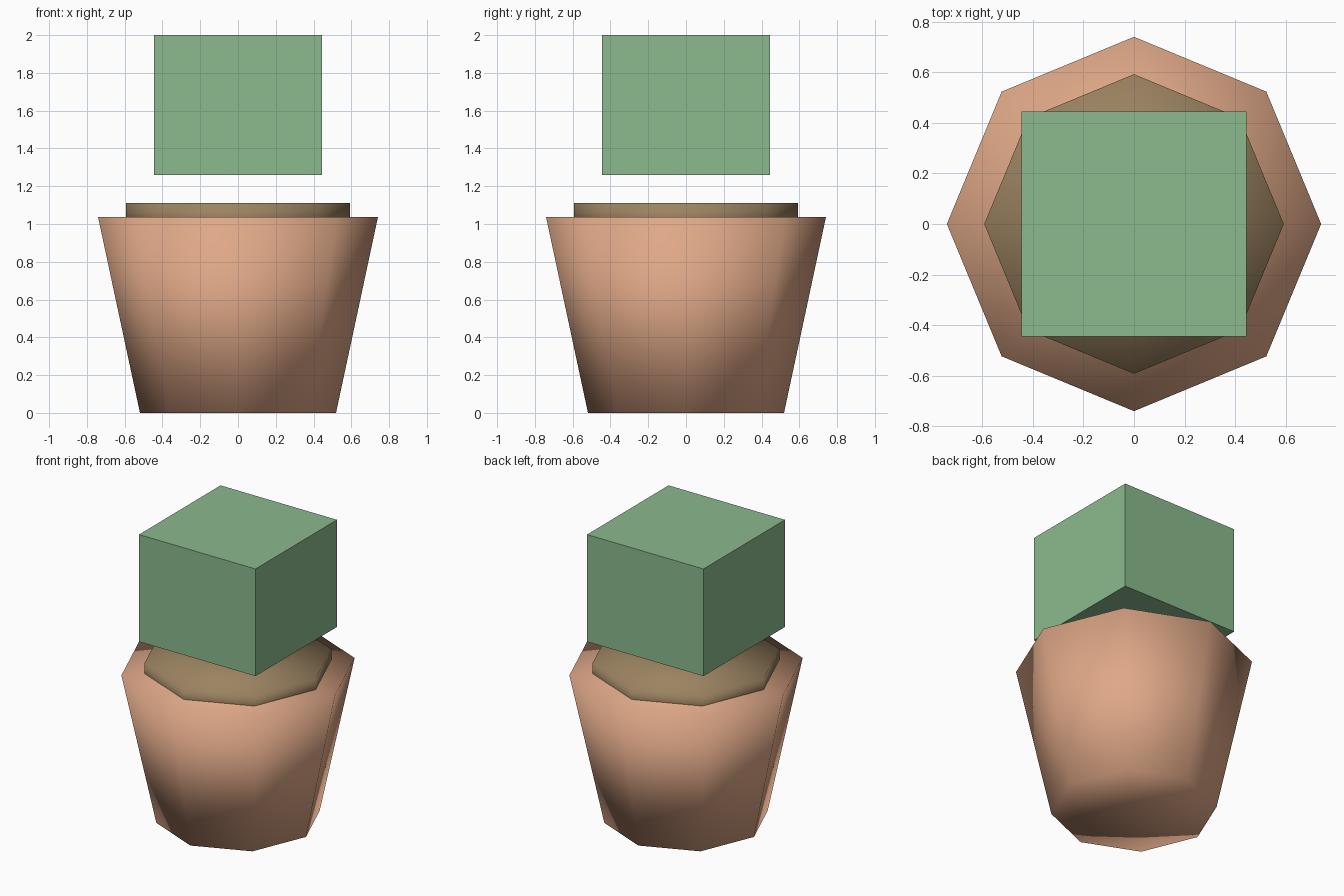
import bpy

if "Cube" in bpy.data.objects:
    bpy.data.objects.remove(bpy.data.objects["Cube"])


def finish(obj, name, color):
    obj.name = name
    mat = bpy.data.materials.new(name + "_colour")
    mat.diffuse_color = (*color, 1.0)
    mat.use_nodes = True
    mat.node_tree.nodes["Principled BSDF"].inputs["Base Color"].default_value = mat.diffuse_color
    obj.data.materials.append(mat)
    return obj


def octagon_drum(name, r_bottom, r_top, z0, z1, color):
    # Eight-sided drum with corners on the x and y axes, smooth all over
    bpy.ops.mesh.primitive_cone_add(vertices=8, radius1=r_bottom, radius2=r_top,
                                    end_fill_type='TRIFAN',
                                    depth=z1 - z0, location=(0, 0, (z0 + z1) / 2))
    bpy.ops.object.shade_smooth()
    return finish(bpy.context.object, name, color)


# Tapered clay pot, closed at top and bottom
octagon_drum("pot", 0.519, 0.741, 0.0, 1.037, (0.738, 0.391, 0.242))

# Soil disc rising slightly above the rim
octagon_drum("soil", 0.593, 0.593, 0.963, 1.111, (0.33, 0.227, 0.119))

# Block-shaped foliage hovering over the soil
z0, z1 = 1.26, 2.0
bpy.ops.mesh.primitive_cube_add(size=1, location=(0, 0, (z0 + z1) / 2))
foliage = finish(bpy.context.object, "foliage", (0.257, 0.489, 0.266))
foliage.scale = (0.889, 0.889, z1 - z0)
bpy.ops.object.transform_apply(location=False, rotation=False, scale=True)
